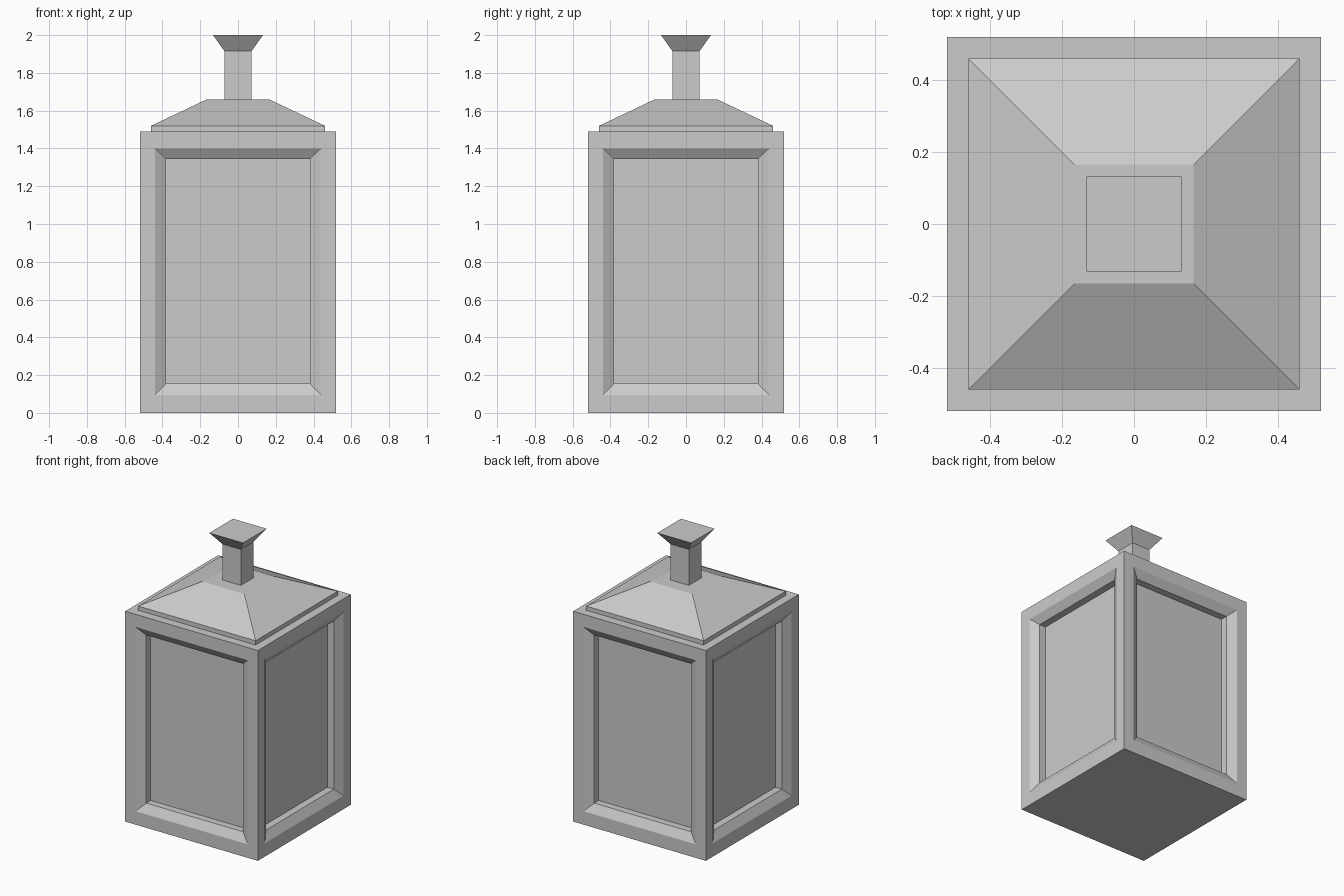
import bpy, bmesh
from mathutils import Matrix
from math import pi

if "Cube" in bpy.data.objects:
    bpy.data.objects.remove(bpy.data.objects["Cube"])


def finish(name, bm):
    bmesh.ops.remove_doubles(bm, verts=bm.verts, dist=1e-5)
    bmesh.ops.recalc_face_normals(bm, faces=bm.faces)
    mesh = bpy.data.meshes.new(name)
    bm.to_mesh(mesh)
    bm.free()
    obj = bpy.data.objects.new(name, mesh)
    bpy.context.collection.objects.link(obj)
    return obj


def bridge(bm, a, b):
    for i in range(4):
        j = (i + 1) % 4
        bm.faces.new((a[i], a[j], b[j], b[i]))


def square_loft(name, profile):
    """Stack square sections given as (half width, height)."""
    bm = bmesh.new()
    rings = [[bm.verts.new((x * h, y * h, z)) for x, y in
              ((-1, -1), (1, -1), (1, 1), (-1, 1))] for h, z in profile]
    for a, b in zip(rings, rings[1:]):
        bridge(bm, a, b)
    bm.faces.new(rings[0][::-1])
    bm.faces.new(rings[-1])
    return finish(name, bm)


# Lantern body: each side is a frame, a sloped moulding, a step and a pane
HALF, TOP = 0.52, 1.49
frame = [(HALF, 0, TOP, 0), (0.44, 0.095, 1.40, 0),
         (0.38, 0.155, 1.345, 0.035), (0.38, 0.155, 1.345, 0.085)]
bm = bmesh.new()
for k in range(4):
    turn = Matrix.Rotation(k * pi / 2, 3, 'Z')
    rings = []
    for w, z0, z1, d in frame:
        y = d - HALF
        corners = Matrix(((-w, y, z0), (w, y, z0), (w, y, z1), (-w, y, z1), ) [:3]), (-w, y, z1)
        points = [corners[0][0], corners[0][1], corners[0][2], corners[1]]
        rings.append([bm.verts.new(turn @ Matrix.Translation(p).translation)
                      for p in points])
    for a, b in zip(rings, rings[1:]):
        bridge(bm, a, b)
    bm.faces.new(rings[-1])
for z in (0, TOP):
    bm.faces.new([bm.verts.new((x * HALF, y * HALF, z)) for x, y in
                  ((-1, -1), (1, -1), (1, 1), (-1, 1))])
finish("lantern_body", bm)

# Hipped roof with a thin vertical rim
square_loft("roof", [(0.46, TOP), (0.46, 1.52), (0.165, 1.66)])

# Stem with a flared cap
square_loft("stem_and_cap", [(0.072, 1.655), (0.072, 1.915), (0.132, 2.0)])
